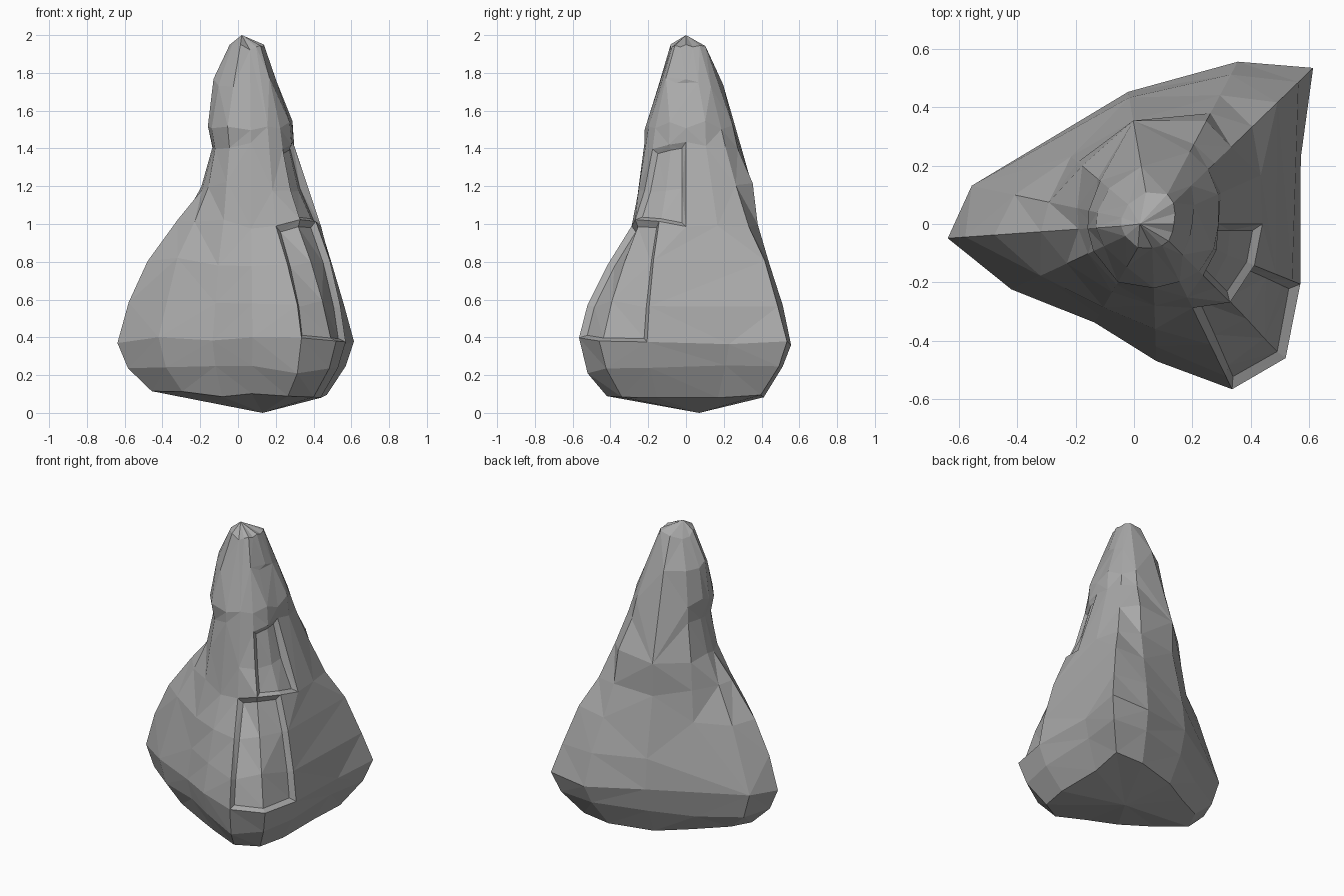
import bpy
import bmesh
import math
import random
from mathutils import Vector

random.seed(4)

default_cube = bpy.data.objects.get("Cube")
if default_cube:
    bpy.data.objects.remove(default_cube, do_unlink=True)


def make_material(name, color):
    material = bpy.data.materials.new(name)
    material.use_nodes = True
    material.diffuse_color = color
    material.node_tree.nodes["Principled BSDF"].inputs["Base Color"].default_value = color
    return material


# Directions of the three buttress ridges and the flanks between them
angles = [0, 24, 44, 62, 100, 140, 168, 184, 205, 240, 272, 296, 315, 338]

# Radii in hundredths for each stratum of the spire
foot = [51, 56, 77, 63, 46, 45, 63, 70, 53, 39, 47, 63, 65, 55]
lobes = [50, 54, 70, 58, 44, 41, 57, 64, 49, 36, 42, 58, 58, 52]
shoulders = [43, 47, 60, 50, 40, 36, 48, 54, 42, 33, 36, 46, 49, 46]
waist = [38, 41, 48, 43, 36, 33, 36, 38, 32, 27, 28, 32, 38, 38]
column = [29, 32, 38, 40, 36, 31, 26, 25, 24, 24, 25, 28, 31, 30]
neck = [23, 26, 30, 31, 28, 24, 20, 19, 20, 21, 22, 24, 25, 24]
cap = [23, 25, 27, 28, 25, 23, 22, 22, 22, 23, 22, 22, 23, 23]
crown = [14, 16, 19, 21, 20, 19, 19, 19, 18, 17, 15, 15, 15, 14]

# Stratum, scale and height, from the undercut base to the tip
strata = [
    (foot, 0.74, 0.1), (foot, 0.92, 0.23), (foot, 1, 0.38), (lobes, 1, 0.58),
    (shoulders, 1, 0.8), (waist, 1, 1), (column, 1, 1.2), (neck, 1, 1.42),
    (cap, 1, 1.52), (crown, 1, 1.75), (crown, 0.55, 1.93),
]
axis = Vector((0.06, 0, 0))


def add_ring(bm, radii, scale, height):
    """Place one uneven ring of vertices around the axis."""
    ring = []
    for angle, radius in zip(angles, radii):
        a = math.radians(angle)
        r = radius * scale / 100
        z = height + random.uniform(-0.025, 0.025)
        ring.append(bm.verts.new(axis + Vector((r * math.cos(a), r * math.sin(a), z))))
    return ring


def carve_panel(bm, start, end, low, high, depth):
    """Sink a chipped panel into the faces of one sector."""
    chosen = []
    for face in bm.faces:
        center = face.calc_center_median() - axis
        heading = math.degrees(math.atan2(center.y, center.x)) % 360
        if start < heading < end and low < center.z < high:
            chosen.append(face)
    bmesh.ops.inset_region(bm, faces=chosen, thickness=0.025, depth=-depth,
                           use_even_offset=True)


# Rock spire: loft the strata and close both ends with a point
bm = bmesh.new()
rings = [add_ring(bm, *stratum) for stratum in strata]
count = len(angles)
for lower, upper in zip(rings, rings[1:]):
    for i in range(count):
        j = (i + 1) % count
        bm.faces.new((lower[i], lower[j], upper[j], upper[i]))
bottom = bm.verts.new((0.13, 0.07, 0))
tip = bm.verts.new((0.02, 0, 2))
for i in range(count):
    j = (i + 1) % count
    bm.faces.new((bottom, rings[0][j], rings[0][i]))
    bm.faces.new((tip, rings[-1][i], rings[-1][j]))
bmesh.ops.recalc_face_normals(bm, faces=bm.faces[:])

# Chipped panels on the front buttress and above it
carve_panel(bm, 294, 330, 0.45, 0.95, 0.03)
carve_panel(bm, 312, 352, 1.02, 1.4, 0.02)

# Merge nearly flat faces, then split them into crisp facets
bmesh.ops.dissolve_limit(bm, angle_limit=math.radians(7),
                         verts=bm.verts[:], edges=bm.edges[:])
bmesh.ops.triangulate(bm, faces=bm.faces[:], quad_method='SHORT_EDGE')

mesh = bpy.data.meshes.new("rock_spire")
bm.to_mesh(mesh)
bm.free()
mesh.materials.append(make_material("stone grey", (0.4, 0.4, 0.4, 1)))
rock_spire = bpy.data.objects.new("rock_spire", mesh)
bpy.context.collection.objects.link(rock_spire)
